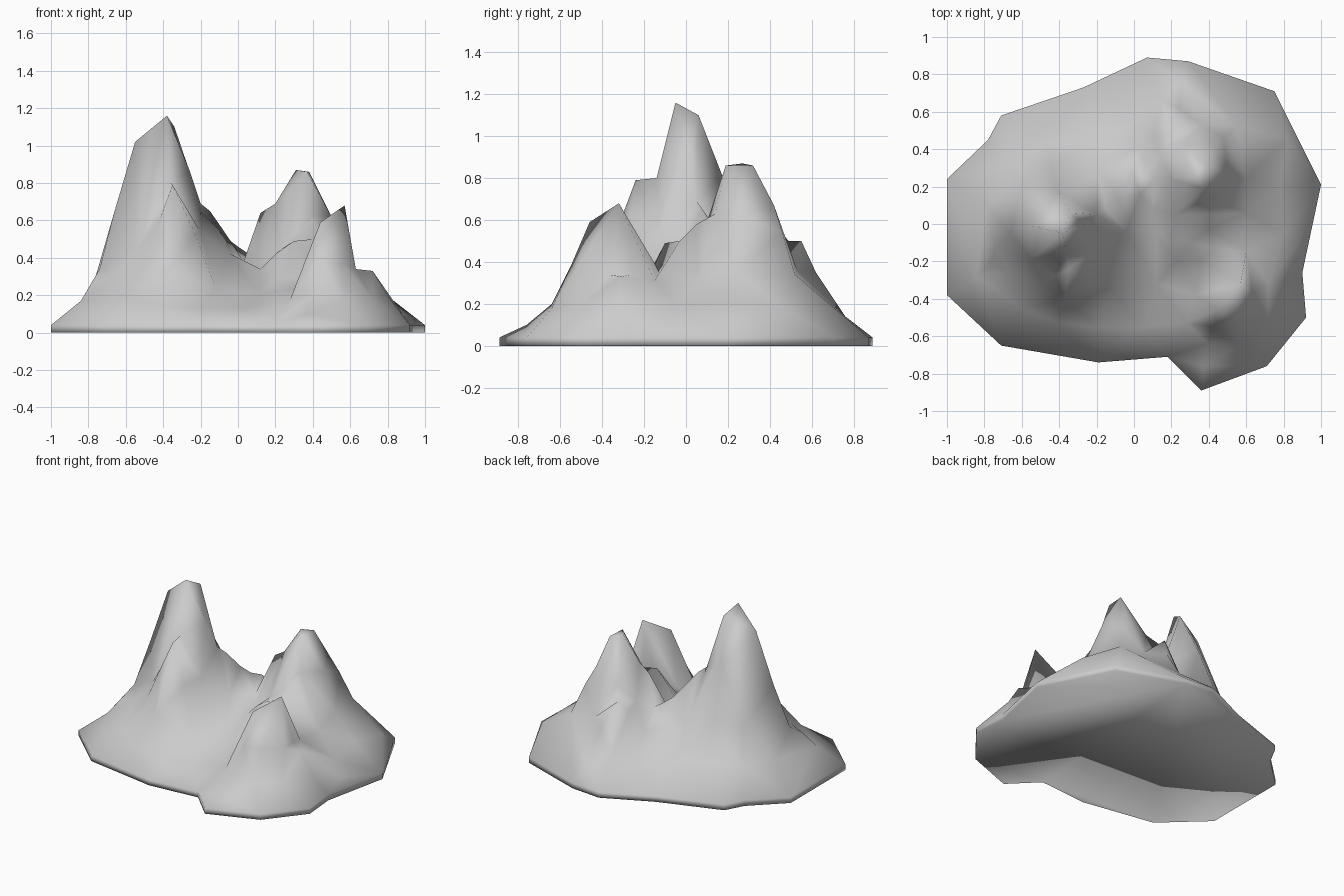
import bpy
import bmesh
from mathutils import Vector
from mathutils.geometry import delaunay_2d_cdt

default_cube = bpy.data.objects.get("Cube")
if default_cube:
    bpy.data.objects.remove(default_cube, do_unlink=True)

RIM_HEIGHT = .04

# Outline of the ground plate, counter-clockwise
outline = [(-1, .24), (-1, -.38), (-.71, -.65), (-.19, -.74), (.18, -.71),
           (.36, -.89), (.71, -.76), (.92, -.5), (.9, -.26), (1, .21),
           (.75, .71), (.29, .87), (.07, .89), (-.27, .73), (-.71, .58),
           (-.78, .45)]

# Summits, from which the ridges run down
tall_summit = (-.38, -.05, 1.16)
tall_shoulder = (-.55, -.01, 1.02)
tall_back = (-.34, .06, 1.1)
front_tooth = (-.35, -.24, .79)
middle_summit = (.31, .27, .87)
middle_edge = (.38, .32, .86)
middle_front = (.37, .19, .86)
small_summit = (.57, -.32, .68)
saddle = (.06, .27, .42)

# Ridge lines of the tall mountain
tall_ridges = [
    [tall_summit, tall_shoulder, (-.66, -.05, .65), (-.74, -.12, .34), (-.84, -.28, .17)],
    [tall_summit, tall_back, (-.29, .02, .91), (-.26, 0, .87), (-.2, .05, .69),
     (-.15, .08, .65), (-.08, .14, .55), (-.04, .2, .49), (0, .27, .46), saddle],
    [tall_back, (-.4, .17, .82), (-.44, .3, .46), (-.46, .43, .23)],
    [tall_summit, (-.36, -.14, .8), front_tooth, (-.37, -.41, .34), (-.4, -.53, .14)],
    [front_tooth, (-.23, -.28, .53), (-.12, -.36, .24)],
    [front_tooth, (-.42, -.28, .6), (-.49, -.32, .4), (-.6, -.45, .19)],
]

# Ridge lines of the middle mountain, with a rock on its front left flank
middle_ridges = [
    [middle_summit, (.2, .24, .69), (.12, .25, .64), saddle],
    [middle_summit, middle_edge, (.42, .42, .67), (.48, .46, .54), (.55, .52, .34)],
    [middle_summit, middle_front, (.4, .14, .63), (.4, .05, .58), (.4, -.03, .5),
     (.43, -.13, .36), small_summit],
    [middle_edge, (.5, .27, .62), (.6, .24, .36), (.78, .2, .21)],
    [(.25, .42, .58), (.2, .49, .5), (.2, .55, .5), (.24, .62, .35), (.25, .76, .14)],
    [(.3, -.1, .49), (.2, -.07, .42), (.12, -.05, .34)],
]

# Ridge lines of the small mountain
small_ridges = [
    [small_summit, (.44, -.46, .59), (.43, -.55, .38), (.39, -.64, .2), (.37, -.76, .1)],
    [small_summit, (.55, -.52, .37), (.57, -.64, .18)],
]

# Loose points in the valleys, on the foothills and below the cliffs
valleys = [
    (-.04, -.04, .42), (.03, .16, .38), (.1, .08, .35), (.22, .05, .44), (.22, -.2, .3),
    (.36, -.19, .3), (.12, -.32, .2), (.33, -.38, .24), (.05, -.55, .13),
    (.28, -.53, .18), (-.08, .36, .34), (.03, .42, .32), (0, .54, .18),
    (.14, .36, .47), (.11, .49, .46), (.36, .53, .36), (-.2, .3, .32),
    (-.22, .45, .2), (-.6, .22, .42), (-.68, .32, .2), (-.79, .1, .2),
    (-.55, -.19, .43), (-.66, -.25, .29), (-.77, -.22, .27), (-.2, -.13, .54),
    (-.2, -.55, .13), (.6, .06, .3), (.62, -.26, .34), (.63, -.37, .34),
    (.72, -.31, .33), (.6, -.15, .31), (.8, -.32, .2), (.8, -.05, .19),
    (.88, -.1, .1), (.82, .46, .18), (.72, -.52, .18), (.14, .66, .17),
]


def triangulate(rim, ridges, loose):
    """Span triangles over the ridges, keeping every ridge line as an edge."""
    points = [Vector((x, y, RIM_HEIGHT)) for x, y in rim]
    edges = []
    for ridge in ridges:
        first = len(points)
        points += [Vector(p) for p in ridge]
        edges += [(i, i + 1) for i in range(first, len(points) - 1)]
    points += [Vector(p) for p in loose]
    flat = [p.to_2d() for p in points]
    border = [list(range(len(rim)))]
    coords, _, faces, sources, _, _ = delaunay_2d_cdt(flat, edges, border, 1, .001)
    result = []
    for co, source in zip(coords, sources):
        if source:
            height = points[source[0]].z
        else:
            height = min(points, key=lambda p: (p.to_2d() - co).length).z
        result.append(Vector((co.x, co.y, height)))
    return result, faces


def build_mountains():
    coords, faces = triangulate(outline, tall_ridges + middle_ridges + small_ridges, valleys)
    bm = bmesh.new()
    verts = [bm.verts.new(co) for co in coords]
    for face in faces:
        bm.faces.new([verts[i] for i in face])

    # Low wall around the plate and the flat underside
    border = [e for e in bm.edges if e.is_boundary]
    wall = bmesh.ops.extrude_edge_only(bm, edges=border)["geom"]
    for item in wall:
        if isinstance(item, bmesh.types.BMVert):
            item.co.z = 0
    bottom = [e for e in bm.edges if e.is_boundary]
    bmesh.ops.contextual_create(bm, geom=bottom)
    bmesh.ops.recalc_face_normals(bm, faces=bm.faces)
    for face in bm.faces:
        face.smooth = True

    mesh = bpy.data.meshes.new("mountain_range")
    bm.to_mesh(mesh)
    bm.free()
    mountains = bpy.data.objects.new("mountain_range", mesh)
    bpy.context.collection.objects.link(mountains)
    return mountains


# One plain grey stone colour
stone = bpy.data.materials.new("grey_stone")
stone.use_nodes = True
stone.diffuse_color = (.6, .6, .6, 1)
stone.node_tree.nodes["Principled BSDF"].inputs["Base Color"].default_value = stone.diffuse_color
build_mountains().data.materials.append(stone)
